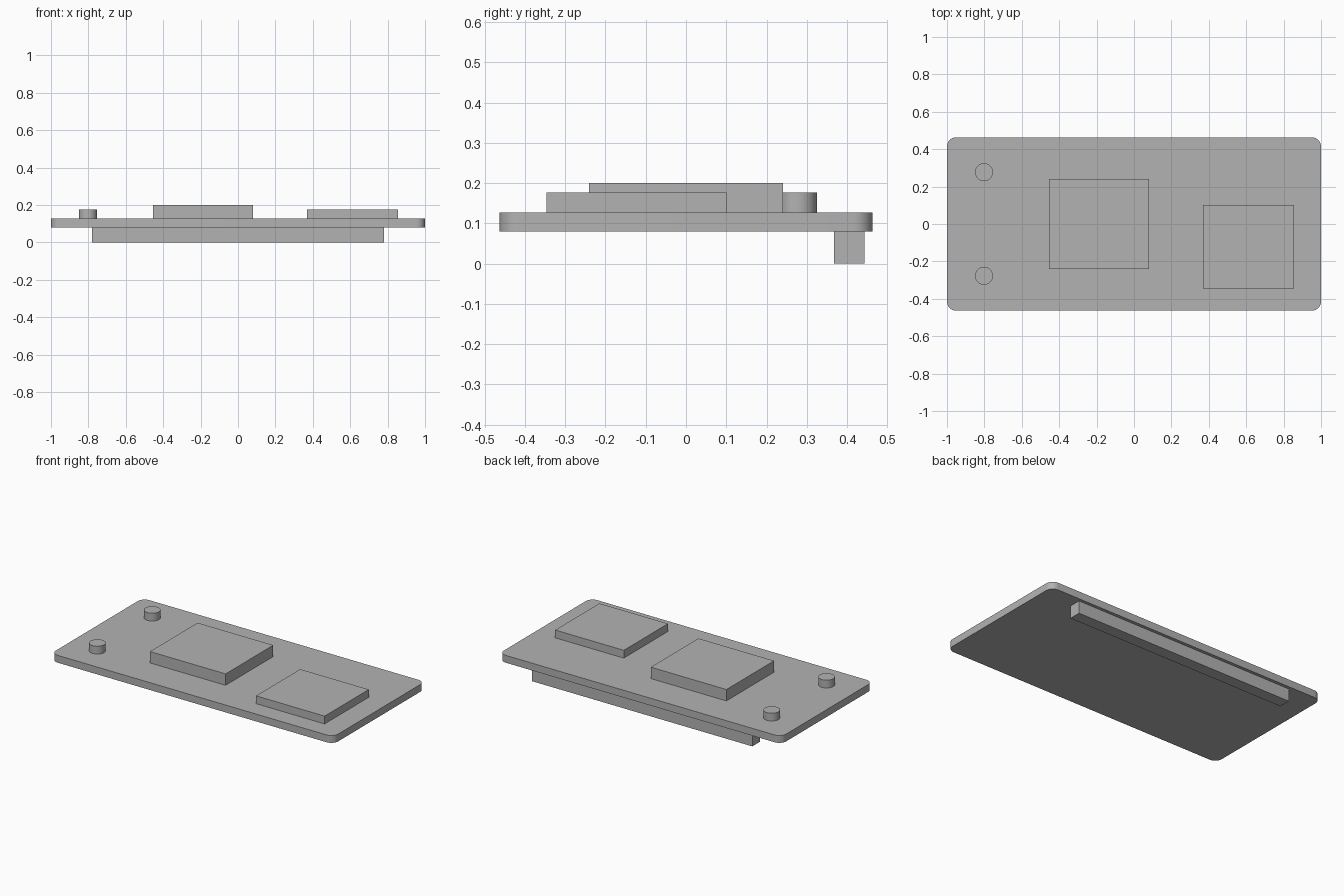
import bpy
import bmesh
from mathutils import Vector

default_cube = bpy.data.objects.get("Cube")
if default_cube:
    bpy.data.objects.remove(default_cube, do_unlink=True)

# Single flat colour
GREY = (0.45, 0.45, 0.45, 1.0)
grey = bpy.data.materials.new("light_grey")
grey.use_nodes = True
grey.diffuse_color = GREY
grey.node_tree.nodes["Principled BSDF"].inputs["Base Color"].default_value = GREY

BOARD_BOTTOM, BOARD_TOP = 0.08, 0.127


def finish(name, bm, location):
    mesh = bpy.data.meshes.new(name)
    bm.to_mesh(mesh)
    bm.free()
    mesh.materials.append(grey)
    obj = bpy.data.objects.new(name, mesh)
    obj.location = location
    bpy.context.collection.objects.link(obj)
    return obj


def block(name, low, high, corner=0.0):
    """Box between two corners, with optional rounded vertical edges."""
    low, high = Vector(low), Vector(high)
    bm = bmesh.new()
    bmesh.ops.create_cube(bm, size=1)
    bmesh.ops.scale(bm, vec=high - low, verts=bm.verts)
    if corner:
        upright = [e for e in bm.edges
                   if abs(e.verts[0].co.z - e.verts[1].co.z) > 0.001]
        bmesh.ops.bevel(bm, geom=upright, offset=corner, segments=8,
                        profile=0.5, affect='EDGES')
    return finish(name, bm, (low + high) / 2)


def smooth(obj):
    bpy.ops.object.select_all(action='DESELECT')
    obj.select_set(True)
    bpy.context.view_layer.objects.active = obj
    bpy.ops.object.shade_smooth_by_angle()


# Circuit board with rounded corners
smooth(block("circuit_board", (-1, -0.463, BOARD_BOTTOM), (1, 0.463, BOARD_TOP), 0.048))

# Chips on top
block("main_chip", (-0.455, -0.241, BOARD_TOP), (0.081, 0.241, 0.2))
block("small_chip", (0.37, -0.346, BOARD_TOP), (0.856, 0.101, 0.177))

# Connector strip underneath, along the back edge
block("pin_header", (-0.78, 0.367, 0), (0.78, 0.443, BOARD_BOTTOM))

# Pair of round posts
for side, y in (("front", -0.277), ("back", 0.277)):
    bm = bmesh.new()
    bmesh.ops.create_cone(bm, cap_ends=True, segments=48, radius1=0.048,
                          radius2=0.048, depth=0.177 - BOARD_TOP)
    smooth(finish(side + "_post", bm, (-0.802, y, (0.177 + BOARD_TOP) / 2)))
